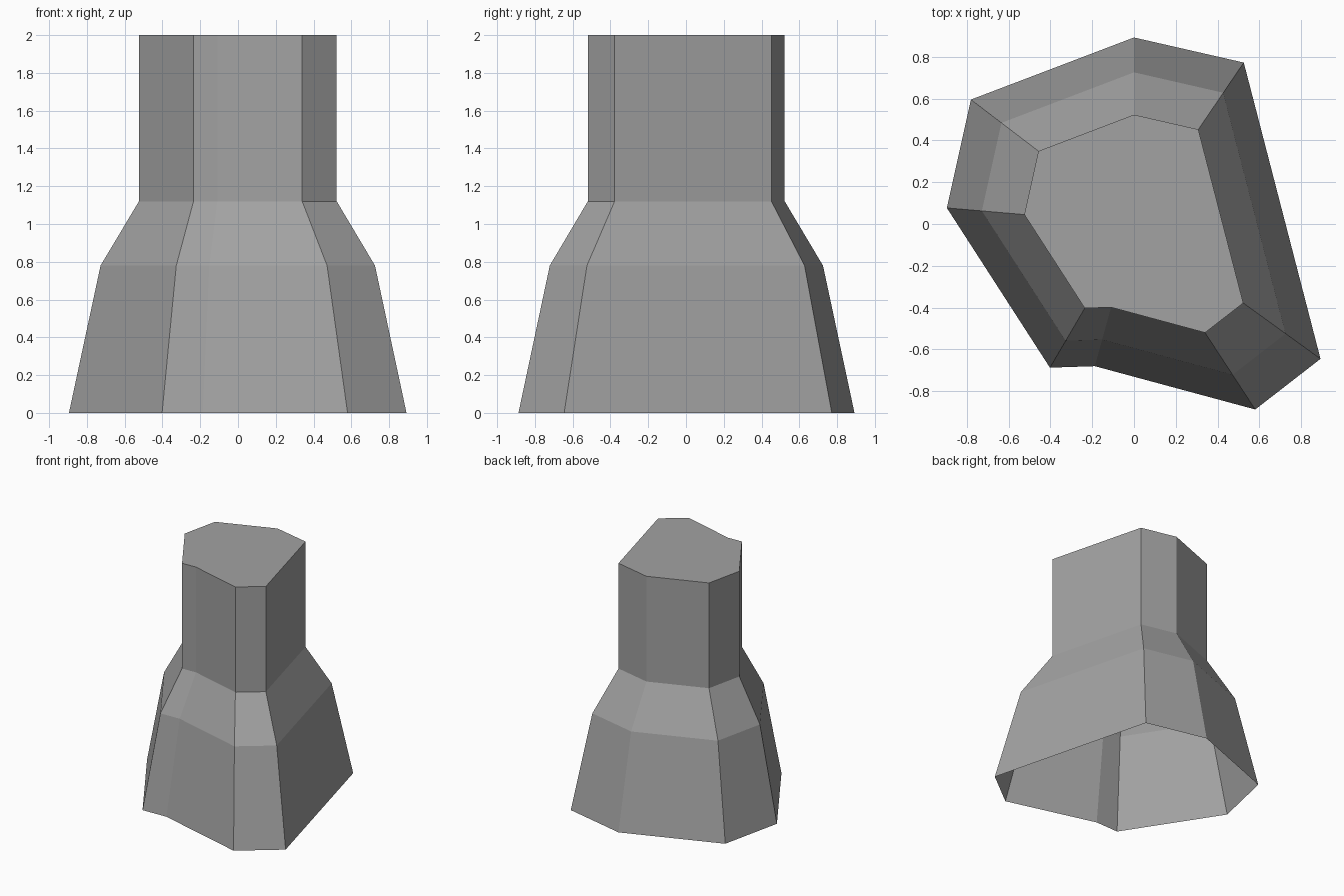
import bpy
import bmesh

cube = bpy.data.objects.get("Cube")
if cube:
    bpy.data.objects.remove(cube, do_unlink=True)

# Single flat grey
grey = bpy.data.materials.new("stone_grey")
grey.use_nodes = True
colour = (0.36, 0.36, 0.36, 1)
grey.diffuse_color = colour
grey.node_tree.nodes["Principled BSDF"].inputs["Base Color"].default_value = colour

# Irregular base outline, counter-clockwise from above
OUTLINE = [(0.58, -0.887), (0.892, -0.645), (0.525, 0.772), (0, 0.892),
           (-0.78, 0.595), (-0.895, 0.077), (-0.402, -0.687), (-0.187, -0.68)]

# Height and outline scale of each ring: flared base, shoulder, neck, top
RINGS = [(0, 1), (0.78, 0.813), (1.12, 0.586), (2, 0.586)]

bm = bmesh.new()
rings = [[bm.verts.new((x * s, y * s, z)) for x, y in OUTLINE] for z, s in RINGS]

# Walls between neighbouring rings, open underneath
for low, high in zip(rings, rings[1:]):
    for i in range(len(low)):
        j = (i + 1) % len(low)
        bm.faces.new((low[i], low[j], high[j], high[i]))

# Flat top cap
bm.faces.new(rings[-1])

mesh = bpy.data.meshes.new("pillar")
bm.to_mesh(mesh)
bm.free()
mesh.materials.append(grey)
pillar = bpy.data.objects.new("pillar", mesh)
bpy.context.collection.objects.link(pillar)
